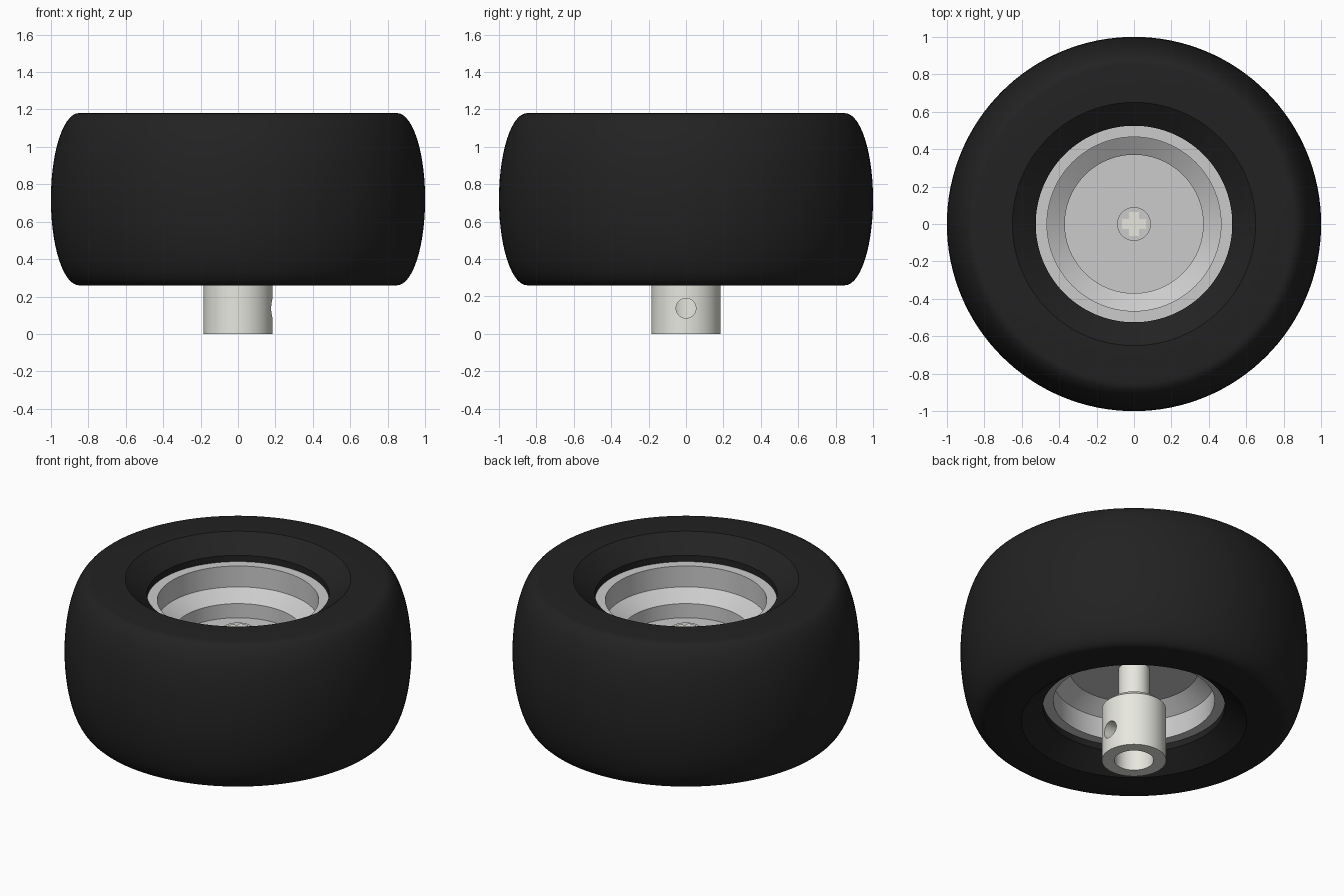
import bpy, bmesh
from math import sin, cos, pi, radians

if "Cube" in bpy.data.objects:
    bpy.data.objects.remove(bpy.data.objects["Cube"])

MID = 0.72  # mid height of the tyre


def colour(obj, rgb):
    mat = bpy.data.materials.new(obj.name + "_colour")
    mat.diffuse_color = (*rgb, 1)
    mat.use_nodes = True
    mat.node_tree.nodes["Principled BSDF"].inputs["Base Color"].default_value = mat.diffuse_color
    obj.data.materials.append(mat)


def finish(bm, name, angle=30):
    bmesh.ops.remove_doubles(bm, verts=bm.verts, dist=1e-5)
    bmesh.ops.recalc_face_normals(bm, faces=bm.faces)
    mesh = bpy.data.meshes.new(name)
    bm.to_mesh(mesh)
    bm.free()
    obj = bpy.data.objects.new(name, mesh)
    bpy.context.collection.objects.link(obj)
    smooth(obj, angle)
    return obj


def smooth(obj, angle=30):
    bpy.ops.object.select_all(action='DESELECT')
    obj.select_set(True)
    bpy.context.view_layer.objects.active = obj
    bpy.ops.object.shade_smooth_by_angle(angle=radians(angle))


def lathe(name, profile, steps=96, closed=True, angle=30):
    """Spin an (r, z) profile round the z axis."""
    bm = bmesh.new()
    verts = [bm.verts.new((r, 0, z)) for r, z in profile]
    pairs = list(zip(verts, verts[1:]))
    if closed:
        pairs.append((verts[-1], verts[0]))
    edges = [bm.edges.new(p) for p in pairs]
    bmesh.ops.spin(bm, geom=verts + edges, cent=(0, 0, 0), axis=(0, 0, 1),
                   angle=2 * pi, steps=steps)
    return finish(bm, name, angle)


# Tyre: rounded tread, flat sidewalls, sloped lips
N = 28
tread = [(0.85 + 0.15 * cos(a), MID + 0.46 * sin(a))
         for a in (-pi / 2 + pi * i / N for i in range(N + 1))]
tyre = lathe("tyre", [(0.525, 0.355), (0.65, 0.26)] + tread
             + [(0.65, 1.18), (0.525, 1.085)], steps=128)
colour(tyre, (0.016, 0.016, 0.016))

# Rim: stepped dish on both sides with a thick web and a centre boss
rim = lathe("rim", [
    (0, 0.60), (0.37, 0.60), (0.465, 0.53), (0.465, 0.395), (0.526, 0.395),
    (0.526, 1.045), (0.465, 1.045), (0.465, 0.912), (0.37, 0.85),
    (0.37, 0.76), (0.09, 0.76), (0.09, 0.86), (0, 0.86)], closed=False)

# Axle hub: hollow collar with a shoulder and a thin shaft
hub = lathe("axle_hub", [
    (0, 0.28), (0.113, 0.28), (0.113, 0), (0.185, 0), (0.185, 0.34),
    (0.15, 0.372), (0.09, 0.372), (0.09, 0.605), (0, 0.605)],
    steps=64, closed=False)

# Set-screw hole through the +x wall of the collar
bpy.ops.mesh.primitive_cylinder_add(vertices=32, radius=0.053, depth=0.25,
                                    location=(0.185, 0, 0.137),
                                    rotation=(0, pi / 2, 0))
cutter = bpy.context.object
cutter.name = "screw_hole_cutter"
cutter.hide_render = True
mod = hub.modifiers.new("screw_hole", 'BOOLEAN')
mod.object = cutter
mod.operation = 'DIFFERENCE'
mod.solver = 'EXACT'
bpy.context.view_layer.objects.active = hub
bpy.ops.object.modifier_apply(modifier=mod.name)
bpy.data.objects.remove(cutter)
smooth(hub)
colour(hub, (0.80, 0.80, 0.74))

# Cross-shaped axle tip showing in the boss
L, W = 0.063, 0.028
bm = bmesh.new()
corner = [(L, -W), (L, W), (W, W)]
outline = []
for k in range(4):
    c, s = round(cos(k * pi / 2)), round(sin(k * pi / 2))
    outline += [(x * c - y * s, x * s + y * c) for x, y in corner]
face = bm.faces.new([bm.verts.new((x, y, 0.59)) for x, y in outline])
top = bmesh.ops.extrude_face_region(bm, geom=[face], use_keep_orig=True)
bmesh.ops.translate(bm, vec=(0, 0, 0.276),
                    verts=[v for v in top["geom"] if isinstance(v, bmesh.types.BMVert)])
tip = finish(bm, "axle_tip")
colour(tip, (0.80, 0.80, 0.74))
